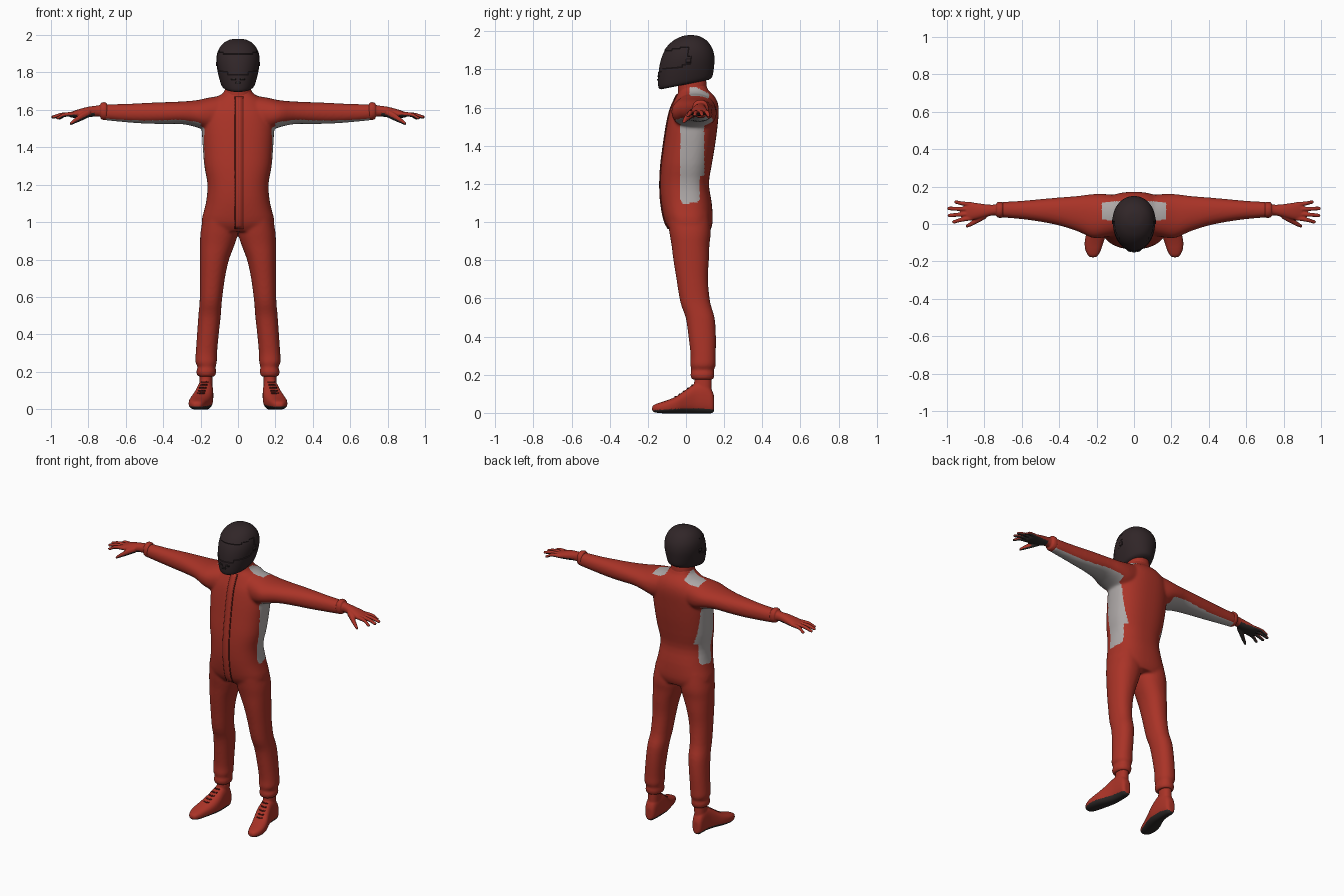
import bpy, bmesh, math
from mathutils import Vector
from mathutils.bvhtree import BVHTree


def material(name, rgb):
    m = bpy.data.materials.new(name)
    m.diffuse_color = (*rgb, 1)
    return m


RED = material("suit red", (0.40, 0.033, 0.020))
GREY = material("panel grey", (0.42, 0.39, 0.385))
DARK = material("dark rubber", (0.026, 0.022, 0.021))
SHELL = material("helmet shell", (0.030, 0.019, 0.021))
SEAM = material("seam dark red", (0.10, 0.012, 0.009))


def refine(rings, steps):
    """Smooth interpolation between rings."""
    out = []
    for i in range(len(rings) - 1):
        p0, p1 = rings[max(i - 1, 0)], rings[i]
        p2, p3 = rings[i + 1], rings[min(i + 2, len(rings) - 1)]
        for k in range(steps):
            t = k / steps
            out.append([b + 0.5 * t * (c - a + t * (2*a - 5*b + 4*c - d + t * (3*(b - c) + d - a)))
                        for a, b, c, d in zip(p0, p1, p2, p3)])
    return out + [list(rings[-1])]


def loft(bm, axis, rings, s=1, n=32, power=2.2, steps=3):
    """Rings: position on axis, then low/high in the two other axes, optional slope of z with y."""
    loops = []
    for pos, a0, a1, b0, b1, *slope in refine(rings, steps):
        loop = []
        for k in range(n):
            c, d = math.cos(2 * math.pi * k / n), math.sin(2 * math.pi * k / n)
            a = (a0 + a1) / 2 + (a1 - a0) / 2 * math.copysign(abs(c) ** (2 / power), c)
            b = (b0 + b1) / 2 + (b1 - b0) / 2 * math.copysign(abs(d) ** (2 / power), d)
            p = {"x": (pos, a, b), "y": (a, pos, b), "z": (a, b, pos)}[axis]
            z = p[2] + (slope[0] * p[1] if slope else 0)
            loop.append(bm.verts.new((p[0] * s, p[1], z)))
        loops.append(loop)
    for u, v in zip(loops, loops[1:]):
        for k in range(n):
            bm.faces.new((u[k], u[(k + 1) % n], v[(k + 1) % n], v[k]))
    bm.faces.new(loops[0])
    bm.faces.new(loops[-1])


def finish(name, bm, mats, voxel=0, smooth=0, rule=None):
    """Make an object; optionally fuse it into one skin, relax it and colour faces by rule."""
    bmesh.ops.recalc_face_normals(bm, faces=bm.faces[:])
    me = bpy.data.meshes.new(name)
    bm.to_mesh(me)
    ob = bpy.data.objects.new(name, me)
    bpy.context.collection.objects.link(ob)
    if voxel:
        mod = ob.modifiers.new("fuse", "REMESH")
        mod.mode, mod.voxel_size = "VOXEL", voxel
        dg = bpy.context.evaluated_depsgraph_get()
        me = bpy.data.meshes.new_from_object(ob.evaluated_get(dg))
        ob.modifiers.clear()
        ob.data = me
    me.materials.clear()
    for m in mats:
        me.materials.append(m)
    bm.clear()
    bm.from_mesh(me)
    for _ in range(smooth):
        bmesh.ops.smooth_vert(bm, verts=bm.verts[:], factor=0.5,
                              use_axis_x=True, use_axis_y=True, use_axis_z=True)
    bm.normal_update()
    for f in bm.faces:
        f.smooth = True
        f.material_index = rule(f.calc_center_median(), f.normal) if rule else 0
    tree = BVHTree.FromBMesh(bm)
    bm.to_mesh(me)
    bm.free()
    me.set_sharp_from_angle(angle=math.radians(40))
    return ob, tree


def drape(name, tree, strips, ray, mat, lift=0.002, thick=0.006):
    """Thin plates laid onto a surface; each strip is a list of rows of points."""
    bm, ray = bmesh.new(), Vector(ray)
    for rows in strips:
        grid = []
        for row in rows:
            hits = [tree.ray_cast(Vector(p), ray)[0] for p in row]
            if all(hits):
                grid.append([bm.verts.new(h - ray * lift) for h in hits])
        for r, q in zip(grid, grid[1:]):
            for k in range(len(r) - 1):
                bm.faces.new((r[k], r[k + 1], q[k + 1], q[k]))
    ob, _ = finish(name, bm, [mat])
    mod = ob.modifiers.new("thickness", "SOLIDIFY")
    mod.thickness, mod.offset = thick, 0


# Suit: torso, arms and legs fused into one skin
bm = bmesh.new()
loft(bm, "z", [(0.95, -0.17, 0.17, -0.08, 0.125), (1.0, -0.195, 0.195, -0.11, 0.14),
               (1.1, -0.172, 0.172, -0.13, 0.135), (1.2, -0.163, 0.163, -0.135, 0.12),
               (1.3, -0.18, 0.18, -0.13, 0.135), (1.4, -0.188, 0.188, -0.117, 0.152),
               (1.5, -0.193, 0.193, -0.102, 0.165), (1.58, -0.185, 0.185, -0.085, 0.172),
               (1.63, -0.155, 0.155, -0.065, 0.165), (1.665, -0.12, 0.12, -0.048, 0.145),
               (1.69, -0.08, 0.08, -0.036, 0.118), (1.72, -0.066, 0.066, -0.035, 0.105)],
     n=48, power=2.4)
for s in (1, -1):
    loft(bm, "x", [(0.06, -0.05, 0.15, 1.50, 1.68), (0.15, -0.07, 0.16, 1.485, 1.667),
                   (0.22, -0.075, 0.16, 1.507, 1.652), (0.3, -0.04, 0.15, 1.524, 1.645),
                   (0.4, -0.008, 0.142, 1.525, 1.641), (0.5, 0.012, 0.133, 1.527, 1.637),
                   (0.6, 0.026, 0.124, 1.534, 1.632), (0.715, 0.036, 0.117, 1.545, 1.63)], s)
    loft(bm, "z", [(0.175, 0.122, 0.216, 0.03, 0.143), (0.2, 0.116, 0.224, 0.022, 0.15),
                   (0.225, 0.12, 0.216, 0.028, 0.147), (0.25, 0.113, 0.228, 0.022, 0.156),
                   (0.3, 0.112, 0.226, 0.024, 0.156), (0.4, 0.103, 0.219, 0.013, 0.157),
                   (0.5, 0.092, 0.212, -0.002, 0.15), (0.58, 0.086, 0.205, -0.03, 0.127),
                   (0.7, 0.07, 0.203, -0.05, 0.115), (0.8, 0.048, 0.203, -0.066, 0.12),
                   (0.88, 0.018, 0.203, -0.076, 0.123), (0.95, 0.0, 0.2, -0.088, 0.13),
                   (1.05, 0.01, 0.18, -0.1, 0.12)], s)


def suit_colour(c, n):
    x = abs(c.x)
    # side panel with a rounded lower end
    low = 1.08 + 14 * (c.y - 0.022) ** 2
    high_y = 0.072 if c.z < 1.24 else 0.095
    if 0.12 < x < 0.24 and low < c.z < 1.54 and -0.03 < c.y < high_y and n.z < 0.2:
        return 1
    # strip under the arm
    if x >= 0.2 and c.z > 1.48 and n.z < -0.72:
        return 1
    # shoulder yoke
    if c.z > 1.62 and n.z > 0.3 and 0.07 < x < 0.172 and abs(c.y - 0.068) < 0.052 - 0.15 * max(0, x - 0.12):
        return 1
    return 0


suit, suit_tree = finish("racing_suit", bm, [RED, GREY], 0.007, 6, suit_colour)

# Collar
bm = bmesh.new()
loft(bm, "z", [(1.675, -0.078, 0.078, -0.042, 0.117), (1.70, -0.071, 0.071, -0.043, 0.11),
               (1.73, -0.068, 0.068, -0.042, 0.107), (1.76, -0.062, 0.062, -0.038, 0.102)])
finish("collar", bm, [RED])

# Zip flap with a seam on each side
heights = [0.965 + 0.705 * i / 40 for i in range(41)]
for name, x0, x1, mat, lift in (("zip_flap", -0.014, 0.026, RED, 0.003),
                                ("zip_seam_left", -0.018, -0.013, SEAM, 0.001),
                                ("zip_seam_right", 0.025, 0.030, SEAM, 0.001)):
    drape(name, suit_tree, [[[(x0, -1, z), (x1, -1, z)] for z in heights]], (0, 1, 0), mat, lift)

for s, side in ((1, "left"), (-1, "right")):
    # Glove: cuff, hand, four fingers and thumb
    bm = bmesh.new()
    loft(bm, "x", [(0.70, 0.036, 0.115, 1.548, 1.636), (0.715, 0.032, 0.119, 1.545, 1.642),
                   (0.735, 0.037, 0.115, 1.552, 1.637)], s)
    loft(bm, "x", [(0.72, 0.045, 0.108, 1.56, 1.63), (0.755, 0.046, 0.103, 1.566, 1.623),
                   (0.80, 0.035, 0.106, 1.56, 1.617), (0.85, 0.024, 0.113, 1.557, 1.604),
                   (0.885, 0.022, 0.113, 1.558, 1.592), (0.90, 0.028, 0.105, 1.563, 1.586)], s)
    for tip, y0, y1, z1 in ((0.962, 0.104, 0.117, 1.557), (0.999, 0.079, 0.083, 1.562),
                            (0.996, 0.054, 0.046, 1.562), (0.972, 0.032, 0.012, 1.557)):
        loft(bm, "x", [(0.86, y0 - 0.012, y0 + 0.012, 1.565, 1.59),
                       ((0.88 + tip) / 2, (y0 + y1) / 2 - 0.011, (y0 + y1) / 2 + 0.011, 1.563, 1.586),
                       (tip - 0.012, y1 - 0.010, y1 + 0.010, z1 - 0.009, z1 + 0.010),
                       (tip, y1 - 0.006, y1 + 0.006, z1 - 0.006, z1 + 0.006)], s, n=14)
    loft(bm, "x", [(0.79, 0.03, 0.07, 1.565, 1.605), (0.83, 0.008, 0.045, 1.545, 1.588),
                   (0.87, -0.012, 0.015, 1.528, 1.558), (0.898, -0.021, -0.004, 1.516, 1.534)], s, n=16)
    finish("glove_" + side, bm, [RED, DARK], 0.004, 3,
           lambda c, n: int(abs(c.x) > 0.765 and n.z < -0.25))

    # Shoe: foot plus ankle shaft, with a dark sole
    bm = bmesh.new()
    loft(bm, "y", [(0.148, 0.158, 0.195, 0.01, 0.085), (0.135, 0.143, 0.208, -0.002, 0.12),
                   (0.10, 0.135, 0.213, -0.003, 0.158), (0.05, 0.132, 0.219, -0.003, 0.155),
                   (0.0, 0.134, 0.235, -0.003, 0.122), (-0.05, 0.147, 0.255, -0.003, 0.087),
                   (-0.10, 0.164, 0.264, -0.003, 0.066), (-0.14, 0.177, 0.26, -0.001, 0.053),
                   (-0.168, 0.192, 0.246, 0.004, 0.042), (-0.178, 0.205, 0.234, 0.012, 0.03)], s, power=2.6)
    loft(bm, "z", [(0.08, 0.138, 0.21, 0.035, 0.135), (0.15, 0.137, 0.206, 0.042, 0.135),
                   (0.20, 0.138, 0.204, 0.046, 0.134)], s)
    shoe, shoe_tree = finish("shoe_" + side, bm, [RED, DARK], 0.005, 3,
                             lambda c, n: int(c.z < 0.008 or (c.z < 0.03 and n.z < -0.35)))

    # Laces across the instep
    laces = []
    for i in range(5):
        y, cx = 0.03 - 0.022 * i, 0.178 + 0.005 * i
        laces.append([[(s * (cx + k * 0.01), y + d + 0.001 * k * k, 0.17) for k in range(-2, 3)]
                      for d in (-0.003, 0.003)])
    drape("laces_" + side, shoe_tree, laces, (0, 0, -1), SEAM, 0.002, 0.004)

# Helmet: egg shaped shell with a tilted lower rim
bm = bmesh.new()
loft(bm, "z", [(1.722, -0.074, 0.074, -0.13, 0.12, 0.2), (1.738, -0.09, 0.09, -0.145, 0.138, 0.19),
               (1.80, -0.108, 0.108, -0.146, 0.147, 0.1), (1.86, -0.116, 0.116, -0.133, 0.149, 0.03),
               (1.91, -0.109, 0.109, -0.107, 0.138, 0), (1.95, -0.085, 0.085, -0.068, 0.11, 0),
               (1.974, -0.048, 0.048, -0.02, 0.07, 0), (1.98, -0.01, 0.01, 0.015, 0.035, 0)],
     n=48, power=2.1, steps=5)
bmesh.ops.recalc_face_normals(bm, faces=bm.faces[:])
# visor set slightly into the shell
visor = [f for f in bm.faces if len(f.verts) == 4 and f.calc_center_median().y < 0.02
         and 1.80 < f.calc_center_median().z - 0.2 * f.calc_center_median().y - 0.02 < 1.90]
bmesh.ops.inset_region(bm, faces=visor, thickness=0.003, depth=-0.003)
helmet, helmet_tree = finish("helmet", bm, [SHELL])

# Chin vents and visor pivots
vents = [[[(x0 + 0.006 * k, -1, z + d) for k in range(5)] for d in (-0.004, 0.004)]
         for x0, z in ((-0.036, 1.765), (0.012, 1.765), (-0.012, 1.745))]
drape("chin_vents", helmet_tree, vents, (0, 1, 0), DARK, 0.002, 0.005)
for s, side in ((1, "left"), (-1, "right")):
    pivot = [[[(s, 0.0 + 0.006 * k, 1.845 + d) for k in range(5)] for d in (-0.01, 0.01)]]
    drape("visor_pivot_" + side, helmet_tree, pivot, (-s, 0, 0), SHELL, 0.002, 0.006)
